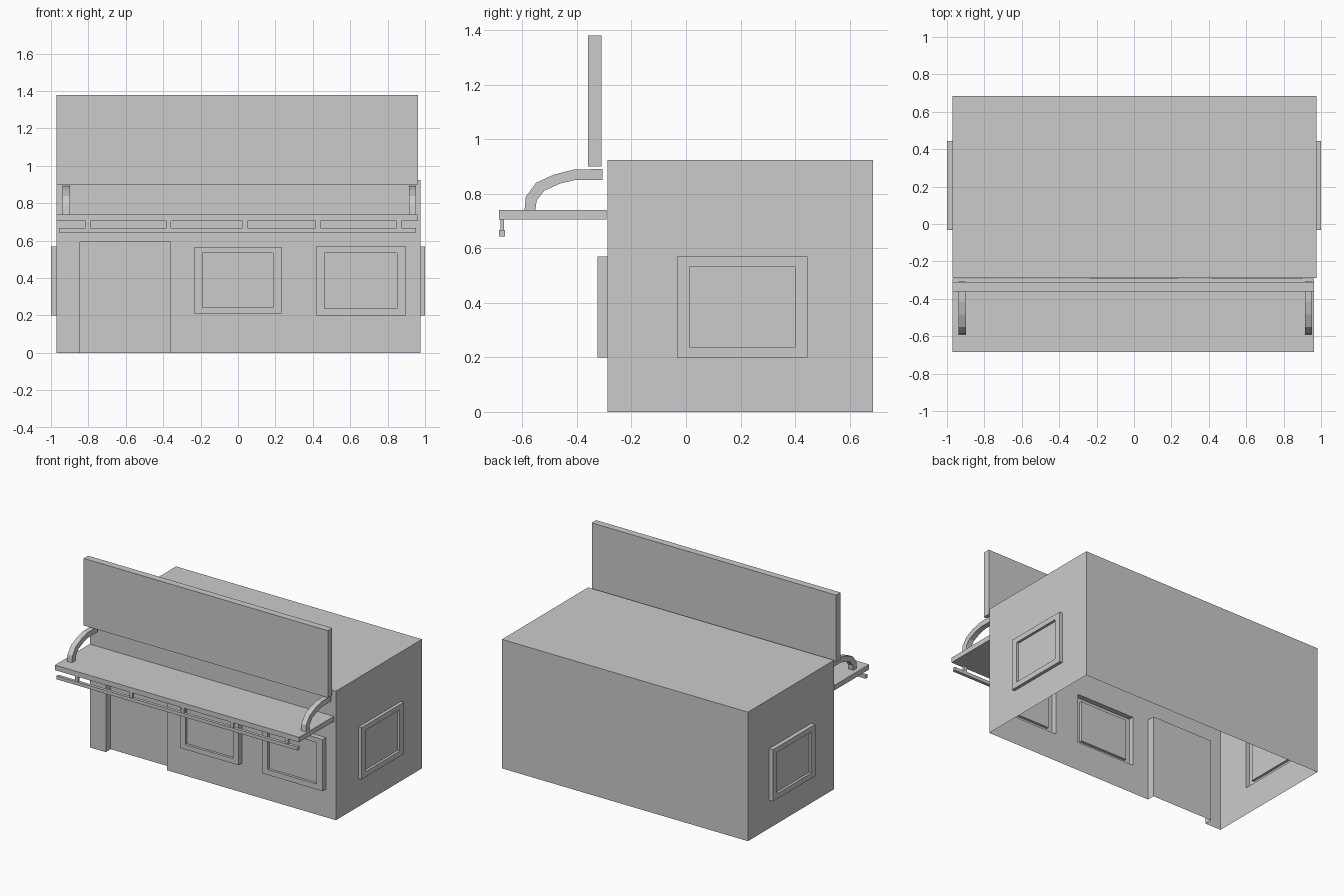
import bpy, bmesh
from mathutils import Vector

if "Cube" in bpy.data.objects:
    bpy.data.objects.remove(bpy.data.objects["Cube"])

X0, X1, Y0, Y1, H = -0.97, 0.977, -0.288, 0.685, 0.923


def make_object(name, bm):
    bmesh.ops.remove_doubles(bm, verts=bm.verts, dist=1e-5)
    bmesh.ops.recalc_face_normals(bm, faces=bm.faces)
    mesh = bpy.data.meshes.new(name)
    bm.to_mesh(mesh)
    bm.free()
    ob = bpy.data.objects.new(name, mesh)
    bpy.context.collection.objects.link(ob)
    return ob


def box(name, x, y, z):
    bm = bmesh.new()
    bmesh.ops.create_cube(bm, size=1)
    for v in bm.verts:
        v.co = Vector([(r[0] + r[1]) / 2 + c * (r[1] - r[0])
                       for r, c in zip((x, y, z), v.co)])
    return make_object(name, bm)


def rect(place, r, d):
    u0, u1, v0, v1 = r
    return [place(u0, v0, d), place(u1, v0, d), place(u1, v1, d), place(u0, v1, d)]


def quad(bm, pts):
    bm.faces.new([bm.verts.new(p) for p in pts])


def wall(bm, place, us, vs, holes):
    """Flat wall made of cells, leaving out the openings."""
    for u0, u1 in zip(us, us[1:]):
        for v0, v1 in zip(vs, vs[1:]):
            cu, cv = (u0 + u1) / 2, (v0 + v1) / 2
            if not any(h[0] < cu < h[1] and h[2] < cv < h[3] for h in holes):
                quad(bm, rect(place, (u0, u1, v0, v1), 0))


def stepped(bm, place, steps, open_bottom=False):
    """Concentric rectangles at different depths, closed by a panel."""
    loops = [rect(place, r, d) for r, d in steps]
    for a, b in zip(loops, loops[1:]):
        for i in range(1 if open_bottom else 0, 4):
            j = (i + 1) % 4
            quad(bm, [a[i], a[j], b[j], b[i]])
    quad(bm, loops[-1])


def window(bm, place, outer, inner, out):
    stepped(bm, place, [(outer, 0), (outer, out), (inner, out), (inner, out - 0.018)])


def front(u, v, d):
    return Vector((u, Y0 - d, v))


def right(u, v, d):
    return Vector((X1 + d, u, v))


def left(u, v, d):
    return Vector((X0 - d, u, v))


# Building shell: open underneath, with framed windows and a recessed door
bm = bmesh.new()
door = (-0.845, -0.36, 0, 0.593)
win_a, pane_a = (-0.232, 0.232, 0.208, 0.565), (-0.19, 0.187, 0.243, 0.535)
win_b, pane_b = (0.417, 0.897, 0.2, 0.57), (0.462, 0.85, 0.238, 0.535)
side, pane_s = (-0.033, 0.445, 0.2, 0.57), (0.013, 0.4, 0.238, 0.533)
wall(bm, front, [X0, *door[:2], *win_a[:2], *win_b[:2], X1],
     [0, 0.2, 0.208, 0.565, 0.57, 0.593, H], [door, win_a, win_b])
stepped(bm, front, [(door, 0), (door, -0.055)], open_bottom=True)
window(bm, front, win_a, pane_a, 0.036)
window(bm, front, win_b, pane_b, 0.036)
for place, out in ((right, 1 - X1), (left, 1 + X0)):
    wall(bm, place, [Y0, *side[:2], Y1], [0, *side[2:], H], [side])
    window(bm, place, side, pane_s, out)
quad(bm, [(X0, Y1, 0), (X1, Y1, 0), (X1, Y1, H), (X0, Y1, H)])
quad(bm, [(X0, Y0, H), (X1, Y0, H), (X1, Y1, H), (X0, Y1, H)])
make_object("building_shell", bm)

# Sign board, awning shelf and hanging rail
box("sign_board", (-0.97, 0.963), (-0.36, -0.31), (0.9, 1.38))
box("awning", (-0.97, 0.963), (-0.685, -0.292), (0.705, 0.741))
box("awning_rail", (-0.957, 0.951), (-0.685, -0.663), (0.643, 0.667))
for i, x in enumerate((-0.802, -0.37, 0.038, 0.428, 0.86)):
    box(f"rail_hanger_{i + 1}", (x - 0.013, x + 0.013), (-0.681, -0.667), (0.667, 0.705))

# Curved brackets between awning and sign
profile = [(-0.592, 0.741), (-0.588, 0.788), (-0.55, 0.84), (-0.485, 0.87),
           (-0.415, 0.888), (-0.307, 0.891), (-0.307, 0.851), (-0.405, 0.851),
           (-0.462, 0.837), (-0.52, 0.811), (-0.548, 0.775), (-0.552, 0.741)]
for name, x in (("bracket_left", -0.937), ("bracket_right", 0.913)):
    bm = bmesh.new()
    face = bm.faces.new([bm.verts.new((x, y, z)) for y, z in profile])
    ext = bmesh.ops.extrude_face_region(bm, geom=[face], use_keep_orig=True)
    for v in ext["geom"]:
        if isinstance(v, bmesh.types.BMVert):
            v.co.x += 0.038
    make_object(name, bm)
